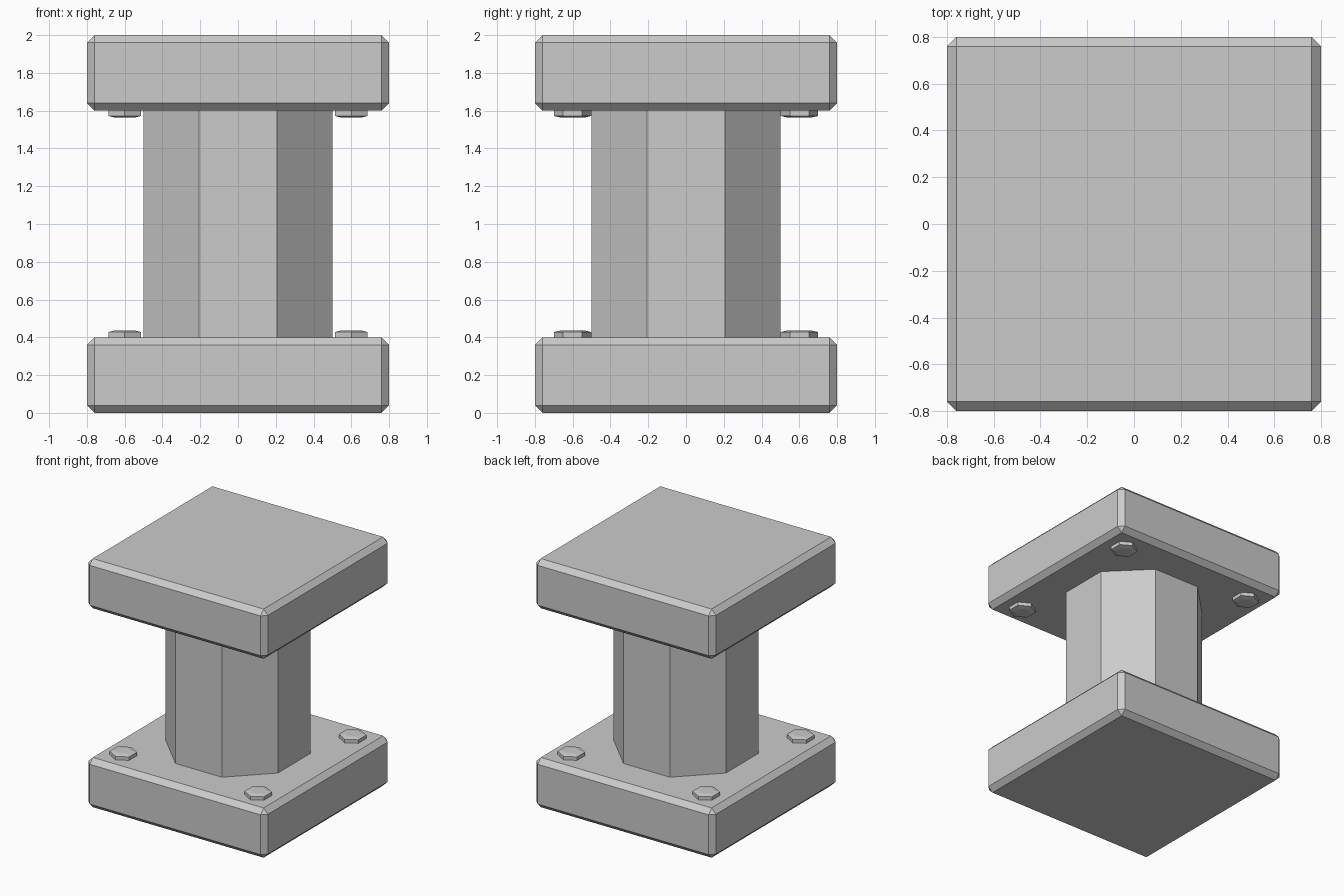
import bpy
from math import pi, cos

if "Cube" in bpy.data.objects:
    bpy.data.objects.remove(bpy.data.objects["Cube"])


def prism(name, sides, radius, z0, z1, xy=(0, 0), turn=0.0, top_radius=None):
    """Straight or tapered prism standing between heights z0 and z1."""
    bpy.ops.mesh.primitive_cone_add(
        vertices=sides, radius1=radius,
        radius2=radius if top_radius is None else top_radius,
        depth=abs(z1 - z0), location=(xy[0], xy[1], (z0 + z1) / 2),
        rotation=(pi if z1 < z0 else 0, 0, turn))
    ob = bpy.context.object
    ob.name = name
    return ob


def plate(name, z):
    """Square slab with chamfered edges."""
    bpy.ops.mesh.primitive_cube_add(size=1, location=(0, 0, z))
    ob = bpy.context.object
    ob.name = name
    ob.scale = (1.6, 1.6, 0.4)
    bpy.ops.object.transform_apply(location=False, rotation=False, scale=True)
    mod = ob.modifiers.new("chamfer", 'BEVEL')
    mod.width = 0.04
    mod.segments = 1


def bolt(name, x, y, z, up):
    """Hex bolt head with a slightly crowned face, pointing up (1) or down (-1)."""
    head = prism(name, 6, 0.1, z, z + up * 0.028, (x, y))
    crown = prism(name + "_crown", 6, 0.1, z + up * 0.028, z + up * 0.037,
                  (x, y), top_radius=0.06)
    crown.select_set(True)
    head.select_set(True)
    bpy.context.view_layer.objects.active = head
    bpy.ops.object.join()


# Base and cap slabs
plate("base_plate", 0.2)
plate("top_plate", 1.8)

# Octagonal column, flats facing the axes
prism("column", 8, 0.5 / cos(pi / 8), 0.4, 1.6, turn=pi / 8)

# Bolts at the corners of both slabs
i = 0
for x in (-0.6, 0.6):
    for y in (-0.6, 0.6):
        i += 1
        bolt(f"base_bolt_{i}", x, y, 0.4, 1)
        bolt(f"top_bolt_{i}", x, y, 1.6, -1)
